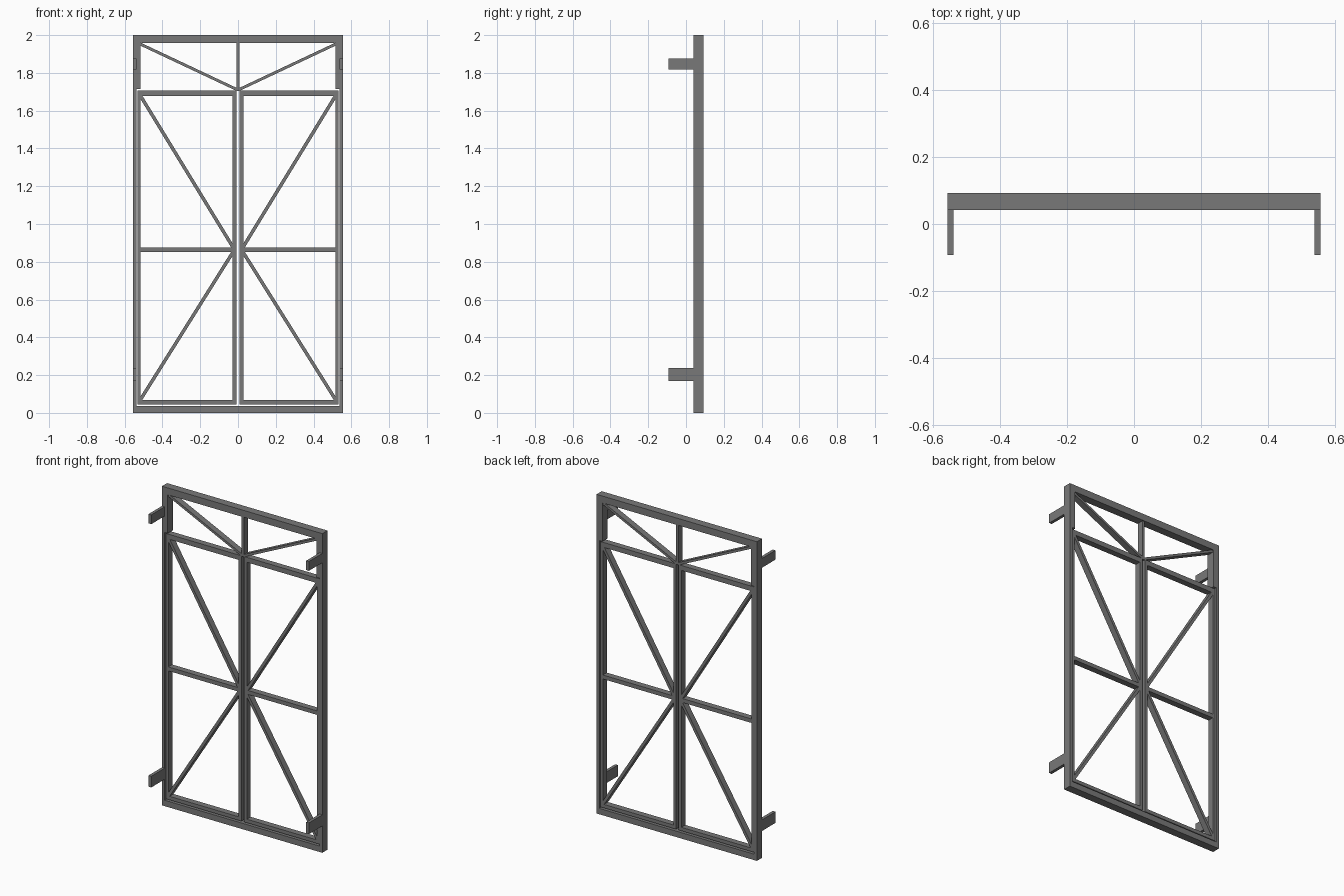
import bpy
import math
from mathutils import Matrix, Vector

cube = bpy.data.objects.get("Cube")
if cube:
    bpy.data.objects.remove(cube, do_unlink=True)

# Painted metal
steel = bpy.data.materials.new("grey steel")
steel.use_nodes = True
steel.diffuse_color = (0.19, 0.19, 0.19, 1)
steel.node_tree.nodes["Principled BSDF"].inputs["Base Color"].default_value = (0.19, 0.19, 0.19, 1)

FRAME_Y = (0.041, 0.092)
DOOR_Y = (0.047, 0.086)
W = 0.556            # half width of the whole frame
INNER = 0.516        # half width of the clear opening
DOOR_TOP, DOOR_LOW = 1.708, 0.045


def solid(name, outline, depth):
    """Extrude an x-z outline (counter-clockwise from the front) along y."""
    n = len(outline)
    verts = [(x, y, z) for y in depth for x, z in outline]
    faces = [tuple(range(n)), tuple(reversed(range(n, 2 * n)))]
    faces += [(i, i + n, (i + 1) % n + n, (i + 1) % n) for i in range(n)]
    mesh = bpy.data.meshes.new(name)
    mesh.from_pydata(verts, [], faces)
    mesh.materials.append(steel)
    obj = bpy.data.objects.new(name, mesh)
    bpy.context.scene.collection.objects.link(obj)
    return obj


def box(name, x, z, depth):
    return solid(name, [(x[0], z[0]), (x[1], z[0]), (x[1], z[1]), (x[0], z[1])], depth)


def brace(name, a, b, width, depth):
    """Straight diagonal bar between two x-z points."""
    a, b = Vector(a), Vector(b)
    d = (b - a).normalized()
    side = Vector((-d.y, d.x)) * width / 2
    return solid(name, [a - side, b - side, b + side, a + side], depth)


def mirrored(obj, name):
    """Copy of a part on the other side of the centre."""
    mesh = obj.data.copy()
    mesh.transform(Matrix.Scale(-1, 4, (1, 0, 0)))
    mesh.flip_normals()
    twin = bpy.data.objects.new(name, mesh)
    bpy.context.scene.collection.objects.link(twin)


# Outer frame: rails, and stiles that are rebated beside the doors
box("frame_top_rail", (-W, W), (1.957, 2), FRAME_Y)
box("frame_bottom_rail", (-W, W), (0, 0.037), FRAME_Y)
half = [
    solid("frame_stile", [(0.537, 0.037), (W, 0.037), (W, 1.957), (INNER, 1.957),
                          (INNER, 1.715), (0.537, 1.715)], FRAME_Y),
]

# Fan light above the doors
box("fan_centre_bar", (-0.008, 0.008), (1.705, 1.957), DOOR_Y)
half.append(brace("fan_diagonal", (0.004, 1.711), (INNER, 1.952), 0.015, DOOR_Y))

# Door leaf
X0, X1 = 0.009, 0.531
half += [
    box("door_meeting_stile", (X0, 0.028), (DOOR_LOW, DOOR_TOP), DOOR_Y),
    box("door_hinge_stile", (INNER, X1), (DOOR_LOW, DOOR_TOP), DOOR_Y),
    box("door_top_rail", (0.028, INNER), (1.677, DOOR_TOP), DOOR_Y),
    box("door_middle_rail", (0.028, INNER), (0.851, 0.876), DOOR_Y),
    box("door_bottom_rail", (0.028, INNER), (DOOR_LOW, 0.067), DOOR_Y),
    brace("door_upper_diagonal", (0.021, 0.868), (0.519, 1.683), 0.018, DOOR_Y),
    brace("door_lower_diagonal", (0.519, 0.066), (0.021, 0.86), 0.018, DOOR_Y),
]

# Wall brackets
for name, z in (("lower_bracket", (0.168, 0.238)), ("upper_bracket", (1.818, 1.876))):
    half.append(box(name, (0.537, W), z, (-0.092, FRAME_Y[0])))

for part in half:
    base = part.name
    part.name = "left_" + base
    mirrored(part, "right_" + base)
